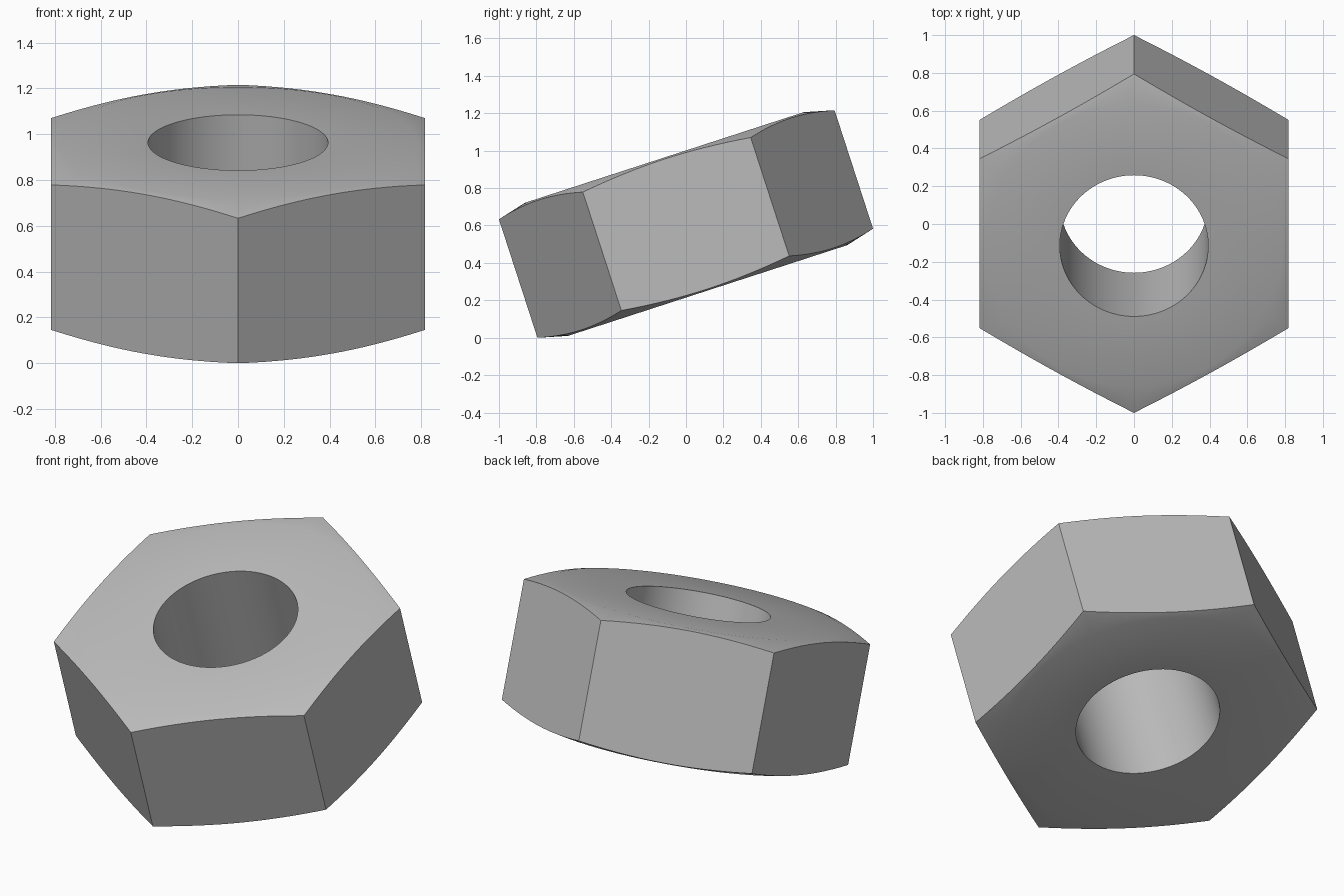
import bpy
import bmesh
from math import cos, pi, radians
from mathutils import Matrix

if "Cube" in bpy.data.objects:
    bpy.data.objects.remove(bpy.data.objects["Cube"], do_unlink=True)

APOTHEM = 0.817       # centre to flat side
HOLE = 0.393          # bore radius
CHAMFER = 0.785       # radius where the conical chamfer starts
HALF = 0.374          # half thickness of the nut
CORNER_HALF = 0.333   # half height of the six corner edges
TILT = radians(18)
CENTRE_Z = 0.608
SEGMENTS = 96

steel = bpy.data.materials.new("steel_grey")
steel.use_nodes = True
colour = (0.5, 0.5, 0.5, 1)
steel.diffuse_color = colour
steel.node_tree.nodes["Principled BSDF"].inputs["Base Color"].default_value = colour


def hex_radius(angle):
    """Distance to the hexagon outline, with flats facing left and right."""
    off = (angle + pi / 6) % (pi / 3) - pi / 6
    return APOTHEM / cos(off)


slope = (HALF - CORNER_HALF) / (APOTHEM / cos(pi / 6) - CHAMFER)

# Sweep the cross-section around the bore; its outer edge follows the hexagon
bm = bmesh.new()
rings = []
for i in range(SEGMENTS):
    angle = 2 * pi * i / SEGMENTS
    outer = hex_radius(angle)
    edge = HALF - slope * (outer - CHAMFER)
    section = [(HOLE, -HALF), (CHAMFER, -HALF), (outer, -edge),
               (outer, edge), (CHAMFER, HALF), (HOLE, HALF)]
    turn = Matrix.Rotation(angle, 3, "Z")
    rings.append([bm.verts.new(turn @ Matrix.Identity(3).col[0] * r
                               + Matrix.Identity(3).col[2] * z)
                  for r, z in section])

for i, ring in enumerate(rings):
    after = rings[(i + 1) % SEGMENTS]
    for j in range(len(ring)):
        k = (j + 1) % len(ring)
        bm.faces.new((ring[j], after[j], after[k], ring[k]))
bmesh.ops.recalc_face_normals(bm, faces=bm.faces)

mesh = bpy.data.meshes.new("hex_nut")
bm.to_mesh(mesh)
bm.free()
mesh.materials.append(steel)

# Tilt the nut so that its back is raised
nut = bpy.data.objects.new("hex_nut", mesh)
bpy.context.collection.objects.link(nut)
nut.rotation_euler.x = TILT
nut.location.z = CENTRE_Z

bpy.ops.object.select_all(action="DESELECT")
nut.select_set(True)
bpy.context.view_layer.objects.active = nut
bpy.ops.object.shade_smooth_by_angle(angle=radians(30))
# The rim between side and chamfer stays crisp, as do the corner edges and bore
